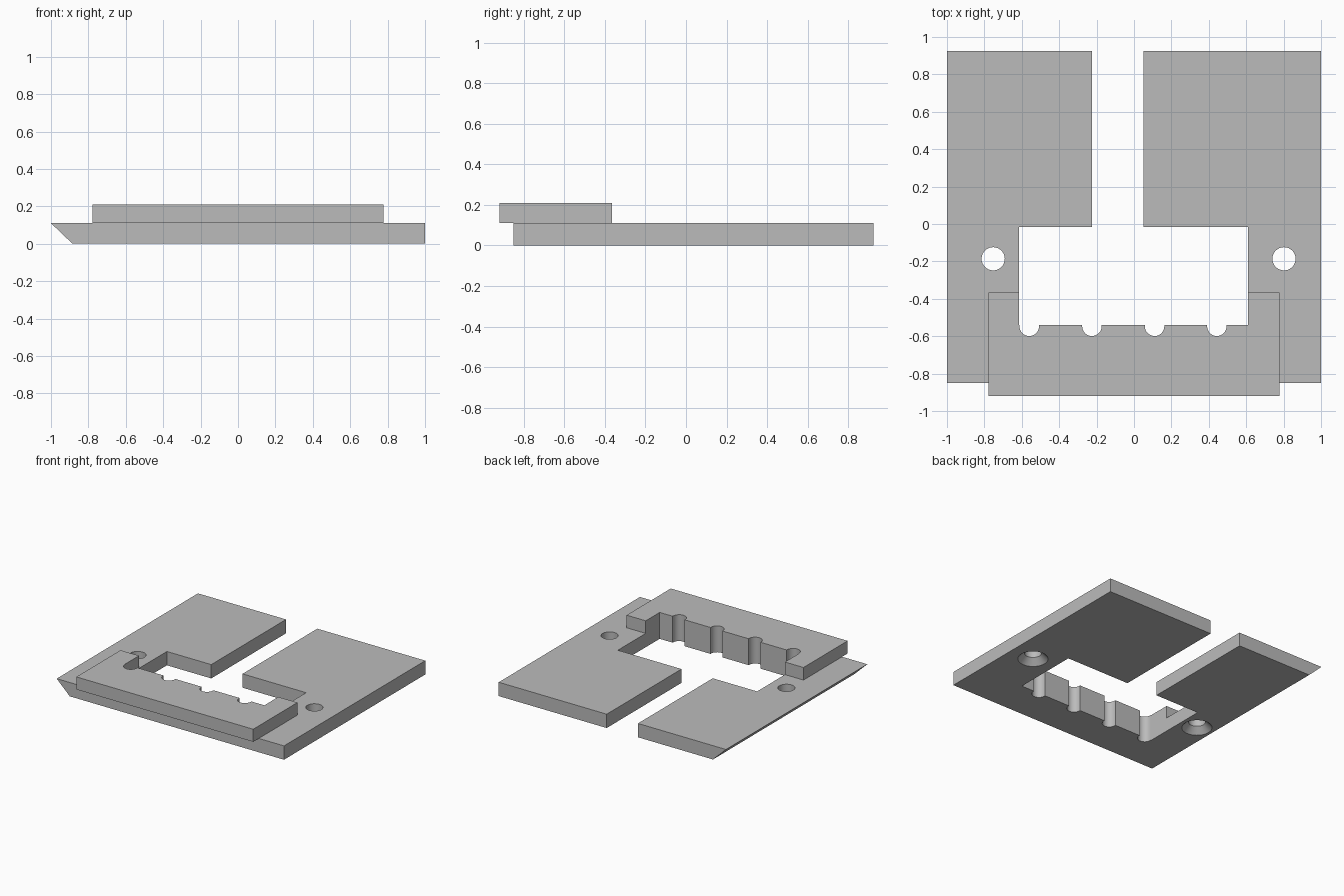
import bpy, bmesh
from math import cos, sin, pi

if "Cube" in bpy.data.objects:
    bpy.data.objects.remove(bpy.data.objects["Cube"])

grey = bpy.data.materials.new("plain grey")
grey.use_nodes = True
colour = (0.5, 0.5, 0.5, 1)
grey.diffuse_color = colour
grey.node_tree.nodes["Principled BSDF"].inputs["Base Color"].default_value = colour

BASE_TOP, BLOCK_TOP = 0.11, 0.21
LEFT, RIGHT, FLOOR = -0.615, 0.61, -0.54      # window sides and front edge
NOTCHES = (-0.56, -0.225, 0.11, 0.443)
NOTCH_R, NOTCH_Y = 0.052, -0.547


def add_object(name, bm):
    bmesh.ops.recalc_face_normals(bm, faces=bm.faces)
    mesh = bpy.data.meshes.new(name)
    bm.to_mesh(mesh)
    bm.free()
    mesh.materials.append(grey)
    obj = bpy.data.objects.new(name, mesh)
    bpy.context.collection.objects.link(obj)
    return obj


def plate(name, outline, z0, z1, chamfer=0):
    """Extrude an outline; chamfer slopes the wall at x = -1 inward below."""
    bm = bmesh.new()
    face = bm.faces.new([bm.verts.new((x, y, z0)) for x, y in outline])
    top = bmesh.ops.extrude_face_region(bm, geom=[face])["geom"]
    for v in top:
        if isinstance(v, bmesh.types.BMVert):
            v.co.z = z1
    for v in bm.verts:
        if chamfer and v.co.z == z0 and v.co.x < -0.99:
            v.co.x += chamfer
    return add_object(name, bm)


def notched_edge():
    """Front edge of the window, left to right, with round-bottomed notches."""
    points = [(LEFT, FLOOR)]
    for cx in NOTCHES:
        points.append((cx - NOTCH_R, FLOOR))
        points += [(cx - NOTCH_R * cos(pi * i / 16), NOTCH_Y - NOTCH_R * sin(pi * i / 16))
                   for i in range(17)]
        points.append((cx + NOTCH_R, FLOOR))
    return points + [(RIGHT, FLOOR)]


# Base plate: window opening to the back through a slot
back, front, shoulder = 0.925, -0.85, -0.015
slot_left, slot_right = -0.225, 0.05
base = plate("base_plate", [
    (-1, front), (-1, back), (slot_left, back), (slot_left, shoulder), (LEFT, shoulder),
    *notched_edge(),
    (RIGHT, shoulder), (slot_right, shoulder), (slot_right, back), (1, back), (1, front),
], 0, BASE_TOP, chamfer=0.115)

# Raised U-shaped block overhanging the front
block_back, block_front, half = -0.365, -0.92, 0.778
block = plate("raised_block", [
    (-half, block_front), (-half, block_back), (LEFT, block_back),
    *notched_edge(),
    (RIGHT, block_back), (half, block_back), (half, block_front),
], BASE_TOP, BLOCK_TOP)


def screw_cutter(x, y, r=0.062, sink=0.11, depth=0.048):
    """Revolved countersunk screw hole, wide at the underside."""
    bm = bmesh.new()
    rings = []
    for radius, z in ((sink + 0.01, -0.01), (r, depth), (r, BASE_TOP + 0.05)):
        rings.append([bm.verts.new((x + radius * cos(pi * i / 20), y + radius * sin(pi * i / 20), z))
                      for i in range(40)])
    for low, high in zip(rings, rings[1:]):
        for i in range(40):
            j = (i + 1) % 40
            bm.faces.new((low[i], low[j], high[j], high[i]))
    bm.faces.new(rings[0])
    bm.faces.new(rings[-1])
    cutter = add_object("screw_cutter", bm)
    cutter.hide_render = True
    return cutter


# Cut the two countersunk screw holes
bpy.context.view_layer.objects.active = base
for hole_x in (-0.753, 0.802):
    cutter = screw_cutter(hole_x, -0.186)
    mod = base.modifiers.new("screw_hole", "BOOLEAN")
    mod.operation, mod.solver, mod.object = "DIFFERENCE", "EXACT", cutter
    bpy.ops.object.modifier_apply(modifier=mod.name)
    bpy.data.objects.remove(cutter)

# Smooth the curved walls, keep edges sharp
for obj in (base, block):
    obj.select_set(True)
bpy.ops.object.shade_smooth_by_angle(angle=pi / 6)
